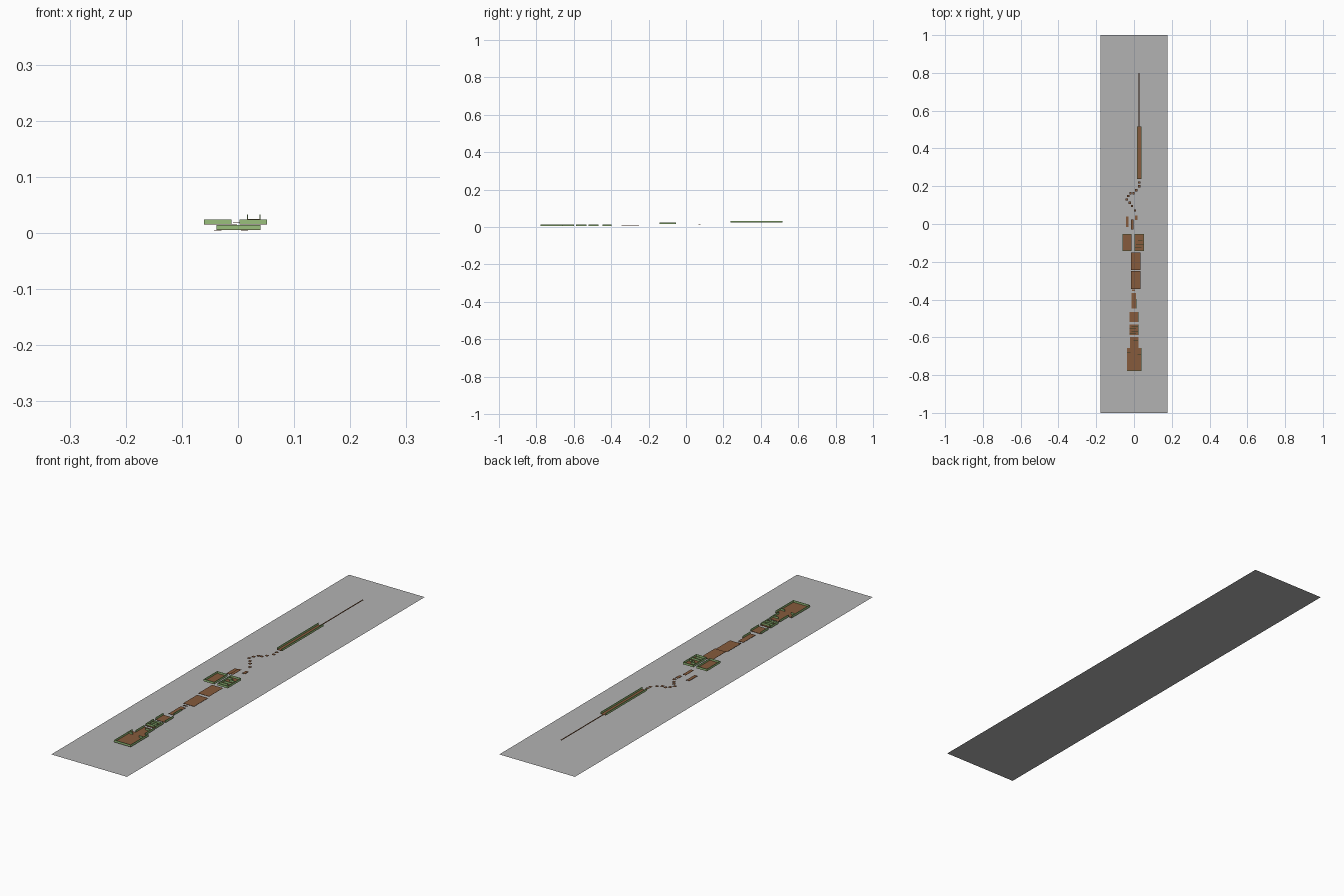
import bpy, bmesh

if "Cube" in bpy.data.objects:
    bpy.data.objects.remove(bpy.data.objects["Cube"])


def material(name, rgb):
    m = bpy.data.materials.new(name)
    m.diffuse_color = (*rgb, 1)
    m.use_nodes = True
    m.node_tree.nodes["Principled BSDF"].inputs["Base Color"].default_value = m.diffuse_color
    return m


GREY = material("ground_grey", (0.45, 0.45, 0.45))
BROWN = material("wood_brown", (0.24, 0.105, 0.045))
GREEN = material("rail_green", (0.32, 0.53, 0.20))


def boxes(name, mat, items):
    """One object from boxes given as (x0, x1, y0, y1, z0, z1)."""
    bm = bmesh.new()
    for x0, x1, y0, y1, z0, z1 in items:
        v = bmesh.ops.create_cube(bm, size=1)["verts"]
        bmesh.ops.scale(bm, vec=(x1 - x0, y1 - y0, z1 - z0), verts=v)
        bmesh.ops.translate(bm, vec=((x0 + x1) / 2, (y0 + y1) / 2, (z0 + z1) / 2), verts=v)
    me = bpy.data.meshes.new(name)
    bm.to_mesh(me)
    bm.free()
    me.materials.append(mat)
    ob = bpy.data.objects.new(name, me)
    bpy.context.collection.objects.link(ob)
    return ob


T = 0.002   # rail thickness
H = 0.008   # rail height


def platform(name, x0, x1, y0, y1, z, sides=""):
    """Thin deck with rails on the chosen sides (l, r, f, b)."""
    boxes(name + "_deck", BROWN, [(x0, x1, y0, y1, z - 0.001, z)])
    rail = {"l": (x0, x0 + T, y0, y1), "r": (x1 - T, x1, y0, y1),
            "f": (x0, x1, y0, y0 + T), "b": (x0, x1, y1 - T, y1)}
    if sides:
        boxes(name + "_rails", GREEN, [(*rail[s], z, z + H) for s in sides])


# ground sheet
bpy.ops.mesh.primitive_plane_add(size=1)
ground = bpy.context.object
ground.name = "ground_sheet"
ground.scale = (0.356, 2, 1)
ground.data.materials.append(GREY)

# starting courtyard and corridor rooms
Z1 = 0.006
platform("courtyard", -0.038, 0.040, -0.778, -0.657, Z1, "lrf")
platform("corridor", -0.022, 0.025, -0.657, -0.598, Z1, "lr")
platform("slalom_room", -0.025, 0.023, -0.587, -0.533, Z1, "lr")
platform("plain_room", -0.025, 0.023, -0.520, -0.467, Z1, "lr")
platform("narrow_bridge", -0.014, 0.010, -0.447, -0.365, Z1)
boxes("bridge_rail", GREEN, [(0.010, 0.012, -0.447, -0.397, Z1, Z1 + H)])
boxes("courtyard_back_walls", GREEN, [
    (-0.038, -0.018, -0.682, -0.680, Z1, Z1 + H),
    (0.018, 0.040, -0.690, -0.688, Z1, Z1 + H),
    (-0.002, 0.020, -0.620, -0.618, Z1, Z1 + H)])
boxes("slalom_walls", GREEN, [
    (-0.025 + 0.012 * (i % 2), 0.011 + 0.012 * (i % 2), y, y + T, Z1, Z1 + H)
    for i, y in enumerate((-0.580, -0.568, -0.556, -0.544))])

# open square decks
platform("small_step", -0.010, 0.006, -0.354, -0.347, Z1)
platform("front_square", -0.017, 0.034, -0.344, -0.250, 0.010)
platform("rear_square", -0.017, 0.034, -0.243, -0.150, 0.014)

# twin raised rooms
Z2 = 0.016
platform("left_room", -0.061, -0.012, -0.143, -0.053, Z2, "lrfb")
platform("right_room", 0.003, 0.052, -0.143, -0.053, Z2, "lrfb")
boxes("maze_walls", GREEN, [
    (0.003, 0.028, -0.075, -0.073, Z2, Z2 + H),
    (0.022, 0.046, -0.090, -0.088, Z2, Z2 + H),
    (0.010, 0.052, -0.110, -0.108, Z2, Z2 + H),
    (0.003, 0.040, -0.127, -0.125, Z2, Z2 + H),
    (0.028, 0.030, -0.090, -0.075, Z2, Z2 + H)])

# loose planks
platform("left_plank", -0.043, -0.029, -0.016, 0.040, 0.005)
platform("middle_plank", -0.016, -0.002, -0.030, 0.025, 0.016)
platform("right_plank", 0.005, 0.018, 0.020, 0.046, 0.005)

# winding stepping stones, climbing to the rear
stones = [(0.005, 0.072), (-0.010, 0.095), (-0.022, 0.112), (-0.038, 0.130),
          (-0.030, 0.148), (-0.018, 0.163), (-0.003, 0.163), (0.012, 0.178),
          (0.028, 0.200), (0.028, 0.220)]
for i, (x, y) in enumerate(stones):
    z = 0.012 + 0.0013 * i
    platform(f"stepping_stone_{i + 1}", x - 0.006, x + 0.006, y - 0.006, y + 0.006, z)

# long railed bridge and closing beam
platform("long_bridge", 0.016, 0.040, 0.238, 0.516, 0.025, "lr")
platform("end_beam", 0.025, 0.030, 0.516, 0.800, 0.025)
